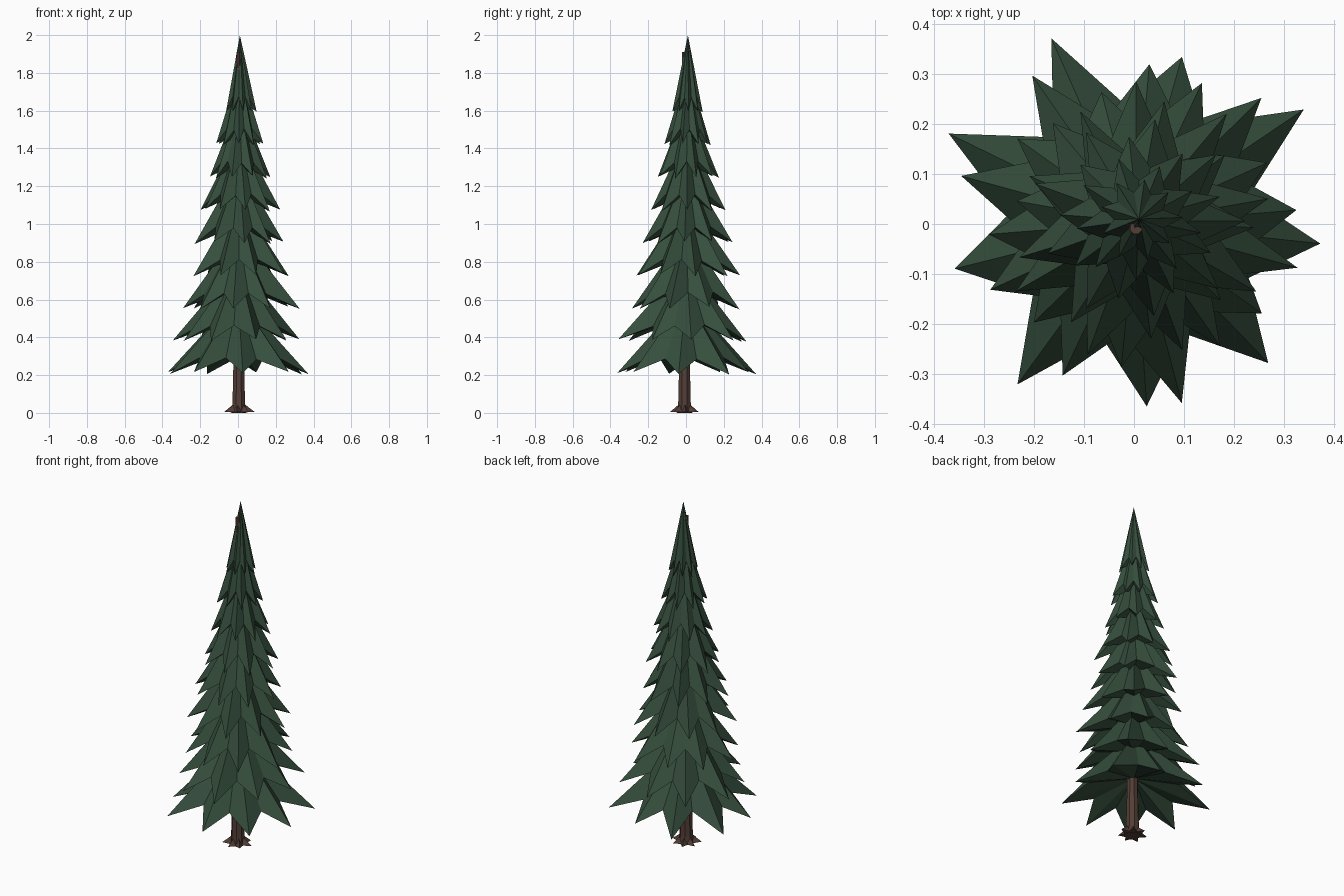
import bpy, bmesh, math, random

random.seed(4)
if "Cube" in bpy.data.objects:
    bpy.data.objects.remove(bpy.data.objects["Cube"], do_unlink=True)


def material(name, color):
    m = bpy.data.materials.new(name)
    m.use_nodes = True
    m.diffuse_color = (*color, 1)
    bsdf = m.node_tree.nodes["Principled BSDF"]
    bsdf.inputs["Base Color"].default_value = (*color, 1)
    bsdf.inputs["Roughness"].default_value = 0.9
    return m


GREEN = material("needle green", (0.036, 0.076, 0.046))
BROWN = material("bark brown", (0.088, 0.048, 0.037))


def finish(name, bm, mat):
    bmesh.ops.recalc_face_normals(bm, faces=bm.faces)
    me = bpy.data.meshes.new(name)
    bm.to_mesh(me)
    bm.free()
    me.materials.append(mat)
    ob = bpy.data.objects.new(name, me)
    bpy.context.collection.objects.link(ob)


def polar(cx, cy, r, deg, z):
    a = math.radians(deg)
    return (cx + r * math.cos(a), cy + r * math.sin(a), z)


def star_shell(name, rim, apex, hollow, mat):
    """Jagged rim fanned to an upper apex and to a recessed centre underneath."""
    bm = bmesh.new()
    ring = [bm.verts.new(p) for p in rim]
    top, under = bm.verts.new(apex), bm.verts.new(hollow)
    for a, b in zip(ring, ring[1:] + ring[:1]):
        bm.faces.new((a, b, top))
        bm.faces.new((b, a, under))
    finish(name, bm, mat)


# Branch tiers: drooping nine-pointed skirts, each turned against the last
POINTS = 9
STEP = 360 / POINTS
LOW = [[.375, .41, .348, .407, .413, .37, .397, .366, .387],
       [.325, .357, .32, .36, .36, .318, .337, .372, .312],
       [.337, .29, .31, .27, .29, .295, .285, .29, .3]]
RADII = [.385, .342, .3, .262, .23, .205, .165, .122, .083]
TURNS = [-6, 4.7, -15.5, 10, -3, 0, 16, -12, 2]
for i, (radius, turn) in enumerate(zip(RADII, TURNS)):
    z = 0.21 + 0.173 * i
    cx = cy = 0.01 * i / 8
    rim = []
    for k in range(POINTS):
        r = LOW[i][k] if i < len(LOW) else radius * random.uniform(0.92, 1.08)
        ang = turn + k * STEP
        rim.append(polar(cx, cy, r, ang, z + random.uniform(-.008, .008)))
        rim.append(polar(cx, cy, radius * random.uniform(.61, .66),
                         ang + STEP * random.uniform(.45, .55),
                         z + random.uniform(.072, .085)))
    apex_z = 2.0 if i == 8 else z + 0.41
    star_shell(f"branch_tier_{i + 1}", rim, (cx, cy, apex_z),
               (cx, cy, z + 0.03 + 0.28 * radius), GREEN)

# Trunk: tapered eight-sided column
SIDES = 8
CX, CY = .004, -.008
bm = bmesh.new()
rings = []
for z, r in ((0, .042), (.05, .036), (.25, .031), (1.91, .013)):
    rings.append([bm.verts.new(polar(CX, CY, r, 22.5 + 360 / SIDES * k, z))
                  for k in range(SIDES)])
for lo, hi in zip(rings, rings[1:]):
    for k in range(SIDES):
        n = (k + 1) % SIDES
        bm.faces.new((lo[k], lo[n], hi[n], hi[k]))
bm.faces.new(rings[0])
bm.faces.new(rings[-1])
finish("trunk", bm, BROWN)

# Root flare: small pointed skirt on the ground
ROOTS = 7
rim = []
for k in range(ROOTS):
    ang = 5 + 360 / ROOTS * k
    rim.append(polar(CX, CY, random.uniform(.072, .085), ang, .006))
    rim.append(polar(CX, CY, .043, ang + 180 / ROOTS, .004))
star_shell("root_flare", rim, (CX, CY, .07), (CX, CY, 0), BROWN)
